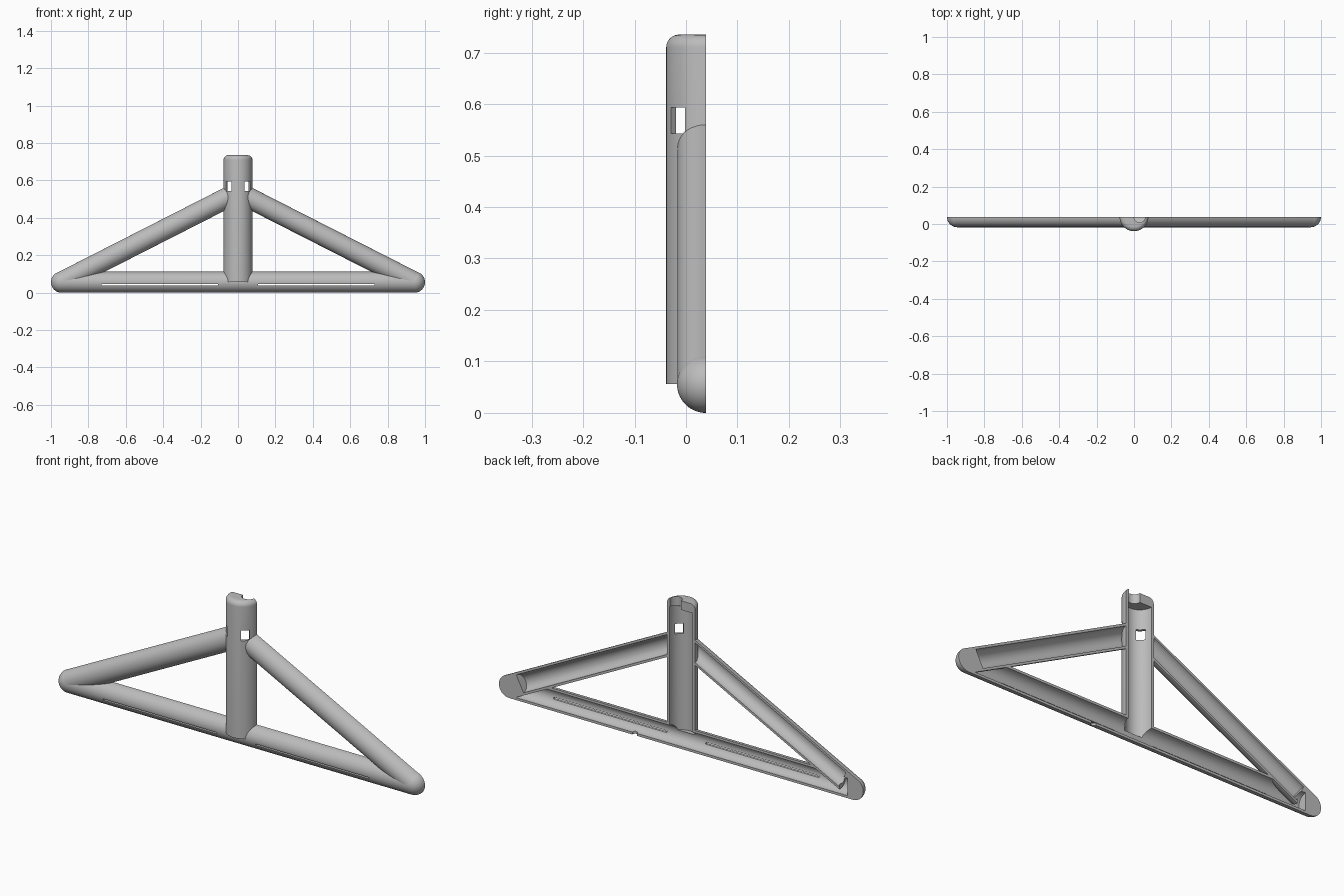
import bpy, bmesh
from math import sin, cos, pi, atan2, tan, radians
from mathutils import Matrix, Vector

cube = bpy.data.objects.get("Cube")
if cube:
    bpy.data.objects.remove(cube, do_unlink=True)

BACK = 0.0385            # flat open back plane
R, R_IN = 0.056, 0.044   # bar and brace radii
POST_R, POST_IN = 0.077, 0.064
TIP = 0.944              # centre of the rounded ends
END = 0.915              # where the bar's hollow stops
SLOPE = atan2(0.443, 0.87)

plastic = bpy.data.materials.new("grey_plastic")
plastic.use_nodes = True
colour = (0.5, 0.5, 0.5, 1)
plastic.diffuse_color = colour
plastic.node_tree.nodes["Principled BSDF"].inputs["Base Color"].default_value = colour


def finish(name, bm, matrix):
    bm.transform(matrix)
    bmesh.ops.recalc_face_normals(bm, faces=bm.faces)
    mesh = bpy.data.meshes.new(name)
    bm.to_mesh(mesh)
    bm.free()
    mesh.materials.append(plastic)
    obj = bpy.data.objects.new(name, mesh)
    bpy.context.collection.objects.link(obj)
    return obj


def along(start, direction):
    """Frame whose z axis follows a direction lying in the back plane."""
    z = Vector(direction).normalized()
    y = Vector((0, 1, 0))
    turn = Matrix((y.cross(z), y, z)).transposed().to_4x4()
    return Matrix.Translation(start) @ turn


def half_lathe(name, profile, start, direction, steps=32):
    """Sweep a closed (radius, height) outline half a turn round the front."""
    bm = bmesh.new()
    rings = []
    for k in range(steps + 1):
        a = -pi * k / steps
        rings.append([bm.verts.new((r * cos(a), r * sin(a), h)) for r, h in profile])
    count = len(profile)
    for near, far in zip(rings, rings[1:]):
        for i in range(count):
            j = (i + 1) % count
            if profile[i][0] or profile[j][0]:
                bm.faces.new((near[i], near[j], far[j], far[i]))
    bm.faces.new(rings[0])
    bm.faces.new(rings[-1])
    bmesh.ops.remove_doubles(bm, verts=bm.verts, dist=1e-5)
    return finish(name, bm, along(start, direction))


def rod(name, radius, start, end):
    start, end = Vector(start), Vector(end)
    length = (end - start).length
    bm = bmesh.new()
    # Half a step of turn keeps corners off the back plane
    bmesh.ops.create_cone(bm, cap_ends=True, segments=64, radius1=radius,
                          radius2=radius, depth=length,
                          matrix=Matrix.Translation((0, 0, length / 2))
                          @ Matrix.Rotation(pi / 64, 4, 'Z'))
    return finish(name, bm, along(start, end - start))


def box(name, low, high, matrix=Matrix.Identity(4)):
    low, high = Vector(low), Vector(high)
    bm = bmesh.new()
    bmesh.ops.create_cube(bm, size=1, matrix=Matrix.Translation((low + high) / 2)
                          @ Matrix.Diagonal((*(high - low), 1)))
    return finish(name, bm, matrix)


def cut(target, cutter):
    mod = target.modifiers.new("cut", 'BOOLEAN')
    mod.operation, mod.solver, mod.object = 'DIFFERENCE', 'EXACT', cutter
    bpy.context.view_layer.objects.active = target
    bpy.ops.object.modifier_apply(modifier=mod.name)
    bpy.data.objects.remove(cutter, do_unlink=True)


def on_brace(side, x):
    """Point on the axis of a sloping brace."""
    return Vector((side * x, BACK, R + (TIP - x) * tan(SLOPE)))


# Half-round base bar with round solid ends
arc = [(R * sin(i * pi / 24), TIP + R * cos(i * pi / 24)) for i in range(13)]
channel = [(0, END), (R_IN, END), (R_IN, -END), (0, -END)]
bar = half_lathe("base_bar", channel + [(r, -h) for r, h in arc] + arc[::-1],
                 (0, BACK, R), (1, 0, 0))

# Centre post with a rounded cap and a thin floor
BOTTOM, FLOOR, CAP, TOP, ROUND = 0.0565, 0.066, 0.69, 0.735, 0.025
outline = [(0, BOTTOM), (POST_R, BOTTOM)]
outline += [(POST_R - ROUND + ROUND * cos(a), TOP - ROUND + ROUND * sin(a))
            for a in (i * pi / 16 for i in range(9))]
outline += [(0, TOP), (0, CAP), (POST_IN, CAP), (POST_IN, FLOOR), (0, FLOOR)]
post = half_lathe("centre_post", outline, (0, BACK, 0), (0, 0, 1))

# Let the hollows of bar and post run into each other
cut(post, rod("bar_hollow", R_IN, (-0.5, BACK, R), (0.5, BACK, R)))
cut(bar, rod("post_hollow", POST_IN, (0, BACK, FLOOR), (0, BACK, 0.3)))

parts = [bar, post]
BRACE_R = R - 0.0006
for side, label in ((-1, "right"), (1, "left")):
    # Sloping brace, closed by the post at one end and the bar's tip at the other
    tip, mid = on_brace(side, TIP), on_brace(side, 0.03)
    length = (mid - tip).length
    stop = (on_brace(side, 0.885) - tip).length
    brace = half_lathe(label + "_brace",
                       [(0, 0), (BRACE_R, 0), (BRACE_R, length), (R_IN, length),
                        (R_IN, stop), (0, stop)], tip, mid - tip)
    cut(brace, rod("post_core", POST_R - 0.002, (0, BACK, 0.2), (0, BACK, 0.68)))
    cut(brace, rod("bar_end", R_IN, (side * 0.87, BACK, R), (side * END, BACK, R)))
    cut(bar, rod("brace_hollow", R_IN, on_brace(side, 0.885), on_brace(side, 0.5)))
    parts.append(brace)

    # Slot in the bar and slanted window in the post
    cut(bar, box("slot", (side * 0.418 - 0.312, -0.1, 0.037),
                 (side * 0.418 + 0.312, BACK + 0.01, 0.045)))
    slant = Matrix.Translation((0, BACK, 0)) @ Matrix.Rotation(radians(-90 + side * 43), 4, 'Z')
    cut(post, box("window", (0.04, -0.02, 0.543), (0.12, 0.02, 0.593), slant))

# Hook hole in the cap and small notch in the bar's underside
cut(post, rod("hook_hole", 0.03, (0.03, BACK, 0.66), (0.03, BACK, 0.8)))
cut(bar, rod("drain_notch", 0.013, (0.255, BACK, -0.05), (0.255, BACK, 0.03)))

bpy.ops.object.select_all(action='DESELECT')
for part in parts:
    part.select_set(True)
bpy.context.view_layer.objects.active = bar
bpy.ops.object.shade_smooth_by_angle(angle=radians(30))
